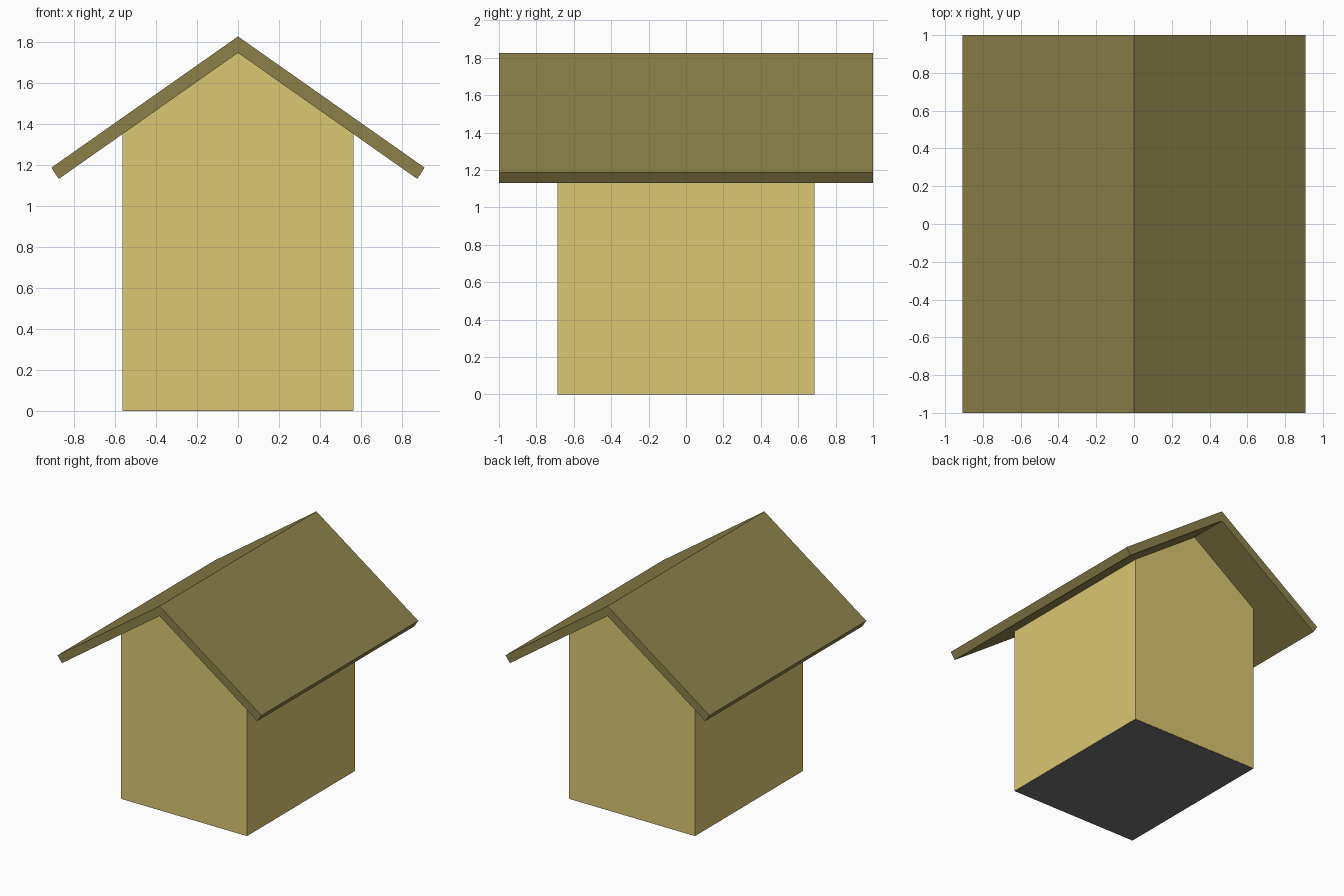
import bpy, bmesh

if "Cube" in bpy.data.objects:
    bpy.data.objects.remove(bpy.data.objects["Cube"])


def material(name, rgb):
    mat = bpy.data.materials.new(name)
    mat.diffuse_color = (*rgb, 1.0)
    mat.use_nodes = True
    mat.node_tree.nodes["Principled BSDF"].inputs["Base Color"].default_value = mat.diffuse_color
    return mat


def extrude_profile(name, half_profile, half_depth, mat):
    """Mirror an x-z half profile about x = 0, then extrude it along y.
    The half profile starts and ends on the centre line or at the base."""
    mirrored = [(-x, z) for x, z in reversed(half_profile) if x > 1e-6]
    if half_profile[-1][0] < 1e-6 and half_profile[0][0] < 1e-6:
        mirrored = [(-x, z) for x, z in reversed(half_profile[1:-1])]
    bm = bmesh.new()
    verts = [bm.verts.new((x, -half_depth, z)) for x, z in half_profile + mirrored]
    face = bm.faces.new(verts)
    out = bmesh.ops.extrude_face_region(bm, geom=[face])
    moved = [g for g in out["geom"] if isinstance(g, bmesh.types.BMVert)]
    bmesh.ops.translate(bm, verts=moved, vec=(0, 2 * half_depth, 0))
    bmesh.ops.recalc_face_normals(bm, faces=bm.faces)
    mesh = bpy.data.meshes.new(name)
    bm.to_mesh(mesh)
    bm.free()
    mesh.materials.append(mat)
    obj = bpy.data.objects.new(name, mesh)
    bpy.context.collection.objects.link(obj)
    return obj


wall_mat = material("wall_yellow", (0.70, 0.57, 0.17))
roof_mat = material("roof_olive", (0.26, 0.22, 0.067))
floor_mat = material("floor_dark", (0.17, 0.17, 0.17))

# Gabled walls
extrude_profile("walls", [(0.563, 0.003), (0.563, 1.35), (0, 1.745)], 0.688, wall_mat)

# Folded roof slab with overhanging eaves
extrude_profile("roof", [(0, 1.745), (0.873, 1.131), (0.909, 1.186), (0, 1.825)], 1.0, roof_mat)

# Dark floor plate
extrude_profile("floor", [(0.561, 0), (0.561, 0.02)], 0.686, floor_mat)
